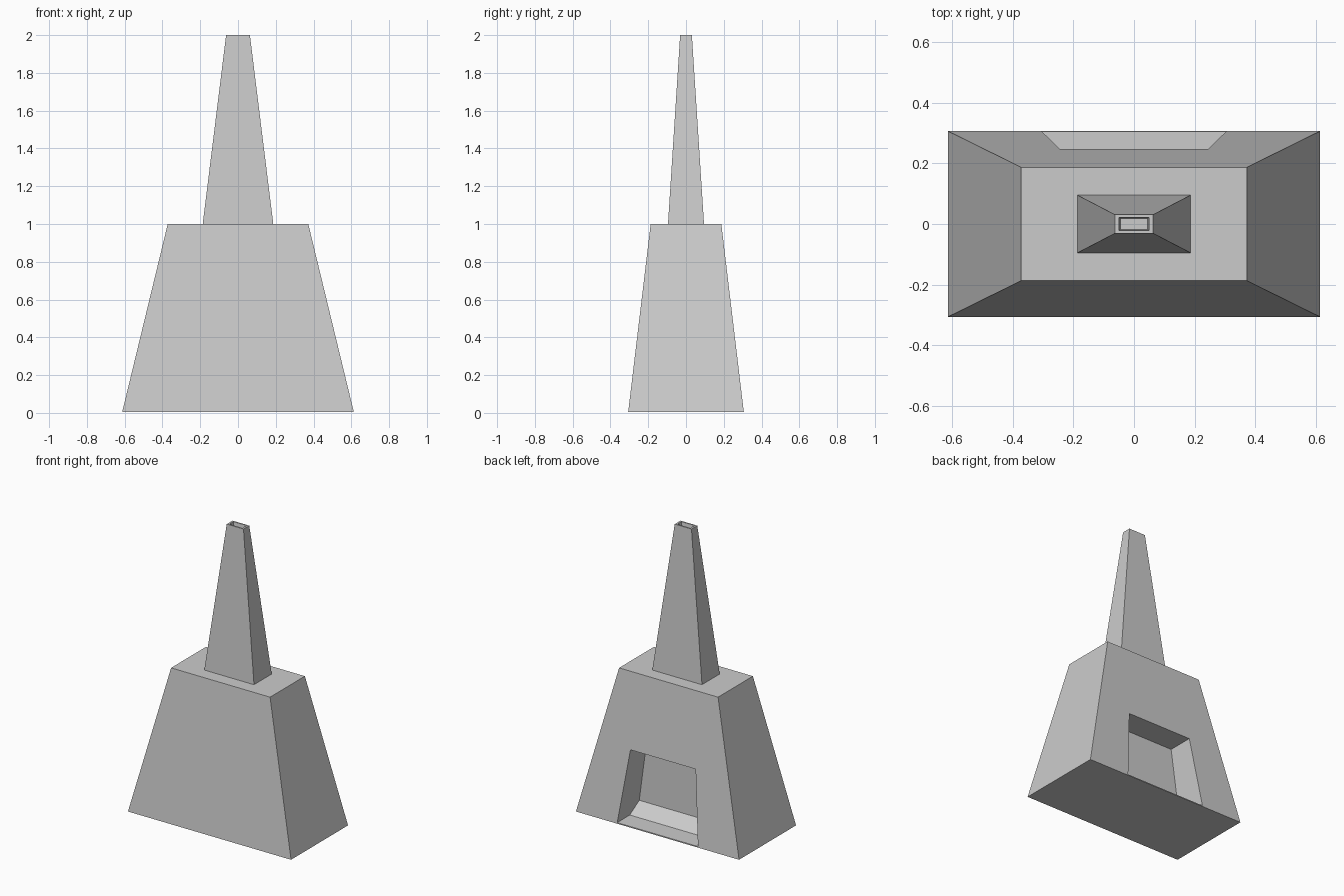
import bpy, bmesh

if "Cube" in bpy.data.objects:
    bpy.data.objects.remove(bpy.data.objects["Cube"])


def mesh_object(name, verts, faces):
    bm = bmesh.new()
    vs = [bm.verts.new(v) for v in verts]
    for f in faces:
        bm.faces.new([vs[i] for i in f])
    bmesh.ops.recalc_face_normals(bm, faces=bm.faces)
    me = bpy.data.meshes.new(name)
    bm.to_mesh(me)
    bm.free()
    ob = bpy.data.objects.new(name, me)
    bpy.context.collection.objects.link(ob)
    return ob


def stacked_rects(name, levels):
    """Loft rectangles (half x, half y, z), capped at both ends."""
    verts, faces = [], []
    for hx, hy, z in levels:
        verts += [(-hx, -hy, z), (hx, -hy, z), (hx, hy, z), (-hx, hy, z)]
    n = len(levels)
    for k in range(n - 1):
        for i in range(4):
            j = (i + 1) % 4
            faces.append((4 * k + i, 4 * k + j, 4 * k + 4 + j, 4 * k + 4 + i))
    faces += [(3, 2, 1, 0), tuple(range(4 * n - 4, 4 * n))]
    return mesh_object(name, verts, faces)


# tapered fireplace body
body = stacked_rects("hearth_body", [(0.613, 0.306, 0.005), (0.372, 0.187, 1.0)])

# hearth opening: side profile (y, z), narrowing towards the lintel
profile = [(0.4, 0.012), (0.17, 0.012), (0.08, 0.08), (0.07, 0.5), (0.4, 0.5)]
n = len(profile)
verts = [(s * (0.305 - 0.12 * z), y, z) for s in (-1, 1) for y, z in profile]
faces = [tuple(range(n)), tuple(range(2 * n - 1, n - 1, -1))]
faces += [(i, (i + 1) % n, n + (i + 1) % n, n + i) for i in range(n)]
cutter = mesh_object("opening_cutter", verts, faces)
cutter.hide_render = True
cutter.hide_viewport = True
cut = body.modifiers.new("opening", 'BOOLEAN')
cut.operation = 'DIFFERENCE'
cut.solver = 'EXACT'
cut.object = cutter

# chimney with a shallow flue recess in its top
stacked_rects("chimney", [(0.188, 0.096, 0.99), (0.063, 0.031, 2.0),
                          (0.05, 0.022, 2.0), (0.045, 0.018, 1.97)])
